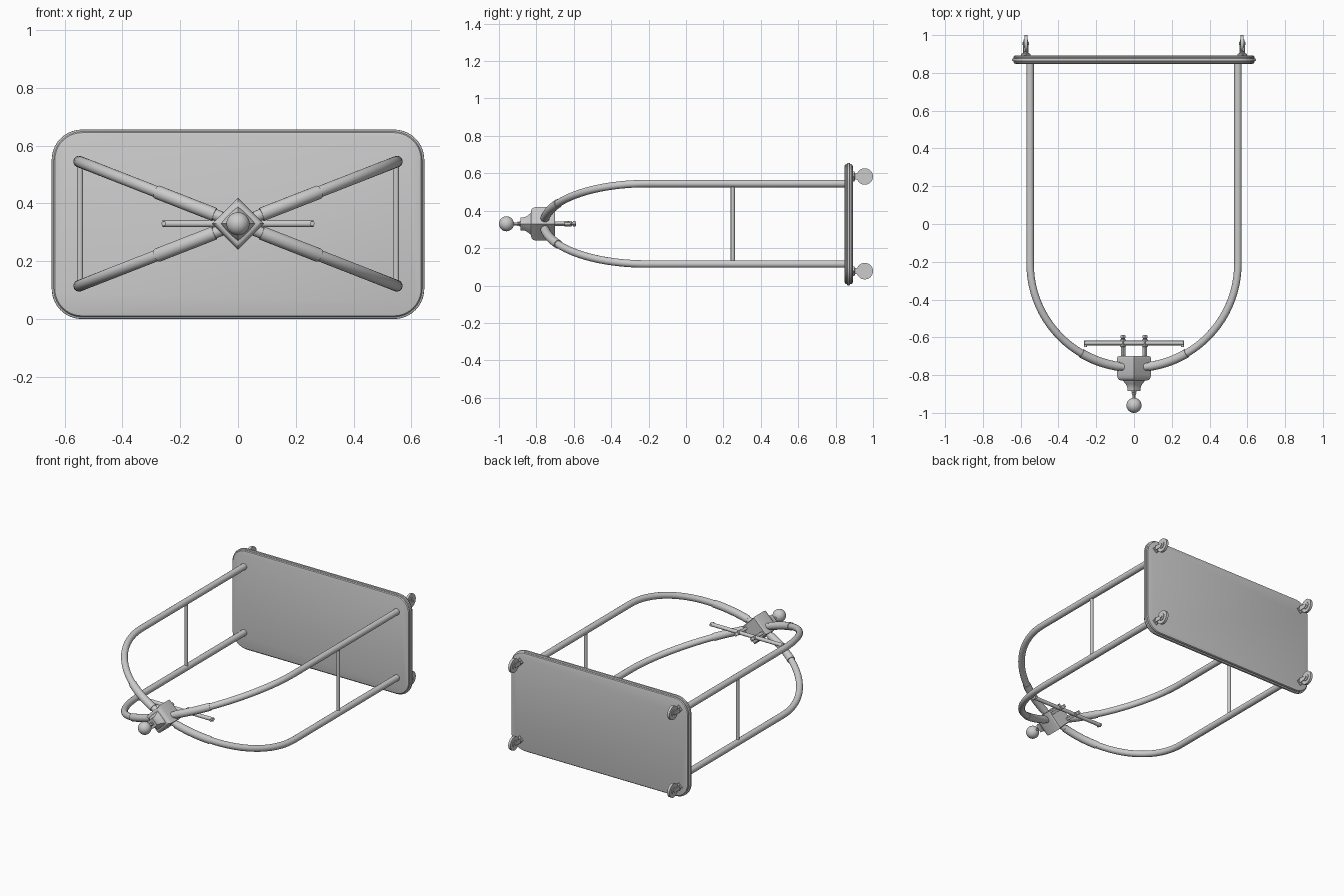
import bpy, bmesh, math
from mathutils import Vector

if "Cube" in bpy.data.objects:
    bpy.data.objects.remove(bpy.data.objects["Cube"])

MID = 0.33            # height of the frame's centre line
RAIL_X, RAIL_Z = 0.55, 0.215

grey = bpy.data.materials.new("satin grey metal")
grey.use_nodes = True
grey.diffuse_color = (0.6, 0.6, 0.6, 1)
grey.node_tree.nodes["Principled BSDF"].inputs["Base Color"].default_value = (0.6, 0.6, 0.6, 1)


def finish(name, bm):
    bmesh.ops.recalc_face_normals(bm, faces=bm.faces)
    mesh = bpy.data.meshes.new(name)
    bm.to_mesh(mesh)
    bm.free()
    mesh.materials.append(grey)
    obj = bpy.data.objects.new(name, mesh)
    bpy.context.collection.objects.link(obj)
    bpy.ops.object.select_all(action="DESELECT")
    obj.select_set(True)
    bpy.context.view_layer.objects.active = obj
    bpy.ops.object.shade_smooth_by_angle(angle=math.radians(40))
    return obj


def skin(name, rings):
    """Bridge a list of equal point rings and cap both ends."""
    bm = bmesh.new()
    loops = [[bm.verts.new(p) for p in ring] for ring in rings]
    n = len(loops[0])
    for a, b in zip(loops, loops[1:]):
        for i in range(n):
            bm.faces.new((a[i], a[(i + 1) % n], b[(i + 1) % n], b[i]))
    bm.faces.new(loops[0])
    bm.faces.new(loops[-1])
    return finish(name, bm)


def tube(name, path, radius, sides=20):
    """Round bar swept along a planar path."""
    path = [Vector(p) for p in path]
    tangents = [(path[min(i + 1, len(path) - 1)] - path[max(i - 1, 0)]).normalized()
                for i in range(len(path))]
    u = tangents[0].orthogonal().normalized()
    rings = []
    for p, t in zip(path, tangents):
        u = (u - t * u.dot(t)).normalized()
        v = t.cross(u)
        rings.append([p + radius * (u * math.cos(a) + v * math.sin(a))
                      for a in (math.tau * k / sides for k in range(sides))])
    return skin(name, rings)


def lathe(name, profile, x=0, z=MID, sides=32, power=1.0):
    """Turn (y, radius) pairs about an axis along y; power < 1 pinches to a diamond."""
    rings = []
    for y, r in profile:
        ring = []
        for k in range(sides):
            a = math.tau * k / sides
            r2 = r / (abs(math.cos(a)) + abs(math.sin(a))) ** power
            ring.append((x + r2 * math.cos(a), y, z + r2 * math.sin(a)))
        rings.append(ring)
    return skin(name, rings)


def rounded_panel(name, layers, corner=0.105, steps=10):
    """Rounded rectangle in xz, stacked along y; layers are (y, inset)."""
    half_x, half_z = 0.645, 0.328
    rings = []
    for y, inset in layers:
        ring = []
        for q, (sx, sz) in enumerate(((1, 1), (-1, 1), (-1, -1), (1, -1))):
            for k in range(steps + 1):
                a = math.pi / 2 * (q + k / steps)
                ring.append((sx * (half_x - corner) + (corner - inset) * math.cos(a), y,
                             half_z + sz * (half_z - corner) + (corner - inset) * math.sin(a)))
        rings.append(ring)
    return skin(name, rings)


# Base board with a grooved, rounded edge band
rounded_panel("base_board", [(0.848, 0.018), (0.85, 0.011), (0.856, 0.007), (0.861, 0.008),
                             (0.863, 0.001), (0.868, 0), (0.875, 0.001), (0.878, 0.008),
                             (0.884, 0.007), (0.89, 0.011), (0.892, 0.018)])


def bend(t, sx, sz):
    """Point on the curved part of a rail; t runs from straight part to hub."""
    return (sx * RAIL_X * math.cos(t), -0.21 - 0.55 * math.sin(t),
            MID + sz * RAIL_Z * math.cos(t))


for sx, side in ((1, "left"), (-1, "right")):
    for sz, level in ((1, "upper"), (-1, "lower")):
        tag = f"{level}_{side}"
        # Long rail: straight run, then a sweep in to the hub
        sweep = [bend(math.radians(4 * k), sx, sz) for k in range(22)]
        tube("rail_" + tag, [(sx * RAIL_X, 0.86, MID + sz * RAIL_Z)] + sweep, 0.02)
        # Thicker sleeve by the hub
        sleeve = [bend(math.radians(59.5 + 2 * k), sx, sz) for k in range(12)]
        tube("sleeve_" + tag, sleeve, 0.024)

        # Caster: mounting foot, fork cheeks, wheel, axle
        cx, cz = sx * 0.573, MID + sz * 0.253
        lathe("caster_foot_" + tag, [(0.888, 0.026), (0.9, 0.026), (0.905, 0.014),
                                     (0.917, 0.014)], cx, cz, 20)
        tube("caster_wheel_" + tag, [(cx - 0.008, 0.956, cz), (cx + 0.008, 0.956, cz)], 0.044, 32)
        tube("caster_hub_" + tag, [(cx - 0.012, 0.956, cz), (cx + 0.012, 0.956, cz)], 0.022, 24)
        tube("caster_axle_" + tag, [(cx - 0.017, 0.956, cz), (cx + 0.017, 0.956, cz)], 0.008, 12)
        for d in (-1, 1):
            outline = [(0.903, -0.016), (0.956, -0.012), (0.966, 0), (0.956, 0.012), (0.903, 0.016)]
            skin("caster_fork_" + tag, [[(cx + d * off, y, cz + z) for y, z in outline]
                                        for off in (0.0105, 0.0145)])

    # Cross brace between upper and lower rail
    tube("brace_" + side, [(sx * 0.547, 0.25, MID - RAIL_Z), (sx * 0.547, 0.25, MID + RAIL_Z)],
         0.011, 16)
    # Post and clip holding the grip bar
    lathe("grip_post_" + side, [(-0.71, 0.012), (-0.65, 0.012), (-0.648, 0.015), (-0.612, 0.015),
                                (-0.61, 0.01), (-0.605, 0.01), (-0.603, 0.014), (-0.592, 0.014),
                                (-0.588, 0.01)], sx * 0.058, MID, 16)
    # Small turned-in tip on the grip bar
    tube("grip_tip_" + side, [(sx * 0.257, -0.618, MID), (sx * 0.257, -0.65, MID)], 0.008, 12)

tube("grip_bar", [(-0.262, -0.63, MID), (0.262, -0.63, MID)], 0.012, 16)

# Hub where the rails meet
lathe("hub", [(-0.7, 0.083), (-0.704, 0.088), (-0.71, 0.09), (-0.8, 0.09), (-0.815, 0.087),
              (-0.824, 0.08), (-0.828, 0.07)], sides=48)
# Diamond cap flaring into the hub
lathe("hub_cap", [(-0.82, 0.06), (-0.83, 0.058), (-0.84, 0.05), (-0.85, 0.042), (-0.86, 0.037),
                  (-0.87, 0.035), (-0.884, 0.035)], sides=32, power=0.8)
# Beaded stem and ball knob
lathe("knob_stem", [(-0.88, 0.014), (-0.89, 0.014), (-0.893, 0.008), (-0.899, 0.013),
                    (-0.905, 0.008), (-0.925, 0.008)], sides=16)
bm = bmesh.new()
bmesh.ops.create_uvsphere(bm, u_segments=32, v_segments=16, radius=0.04)
bmesh.ops.translate(bm, verts=bm.verts, vec=(0, -0.96, MID))
finish("ball_knob", bm)
